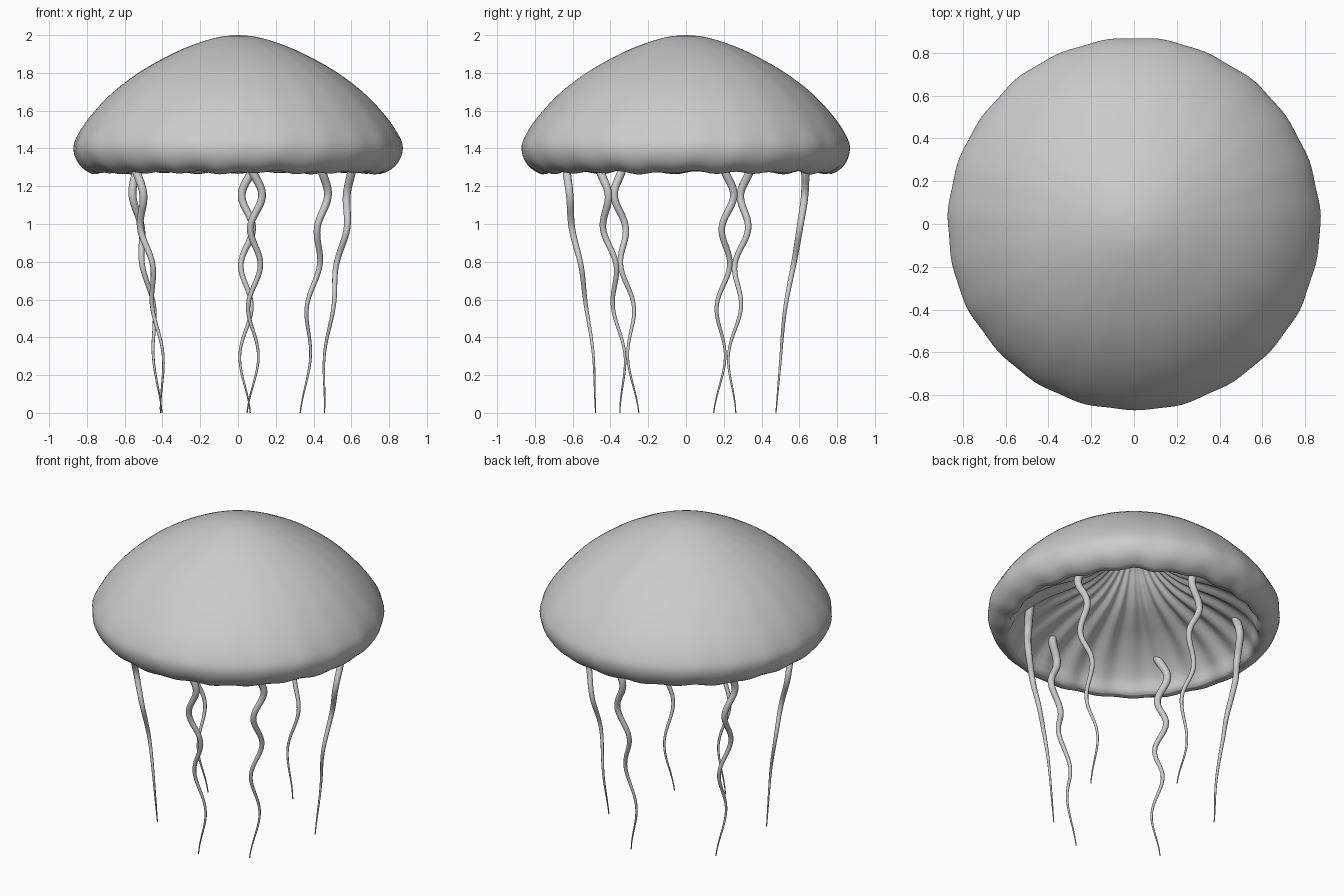
import bpy
from math import sin, cos, pi, radians
from mathutils import Vector

if "Cube" in bpy.data.objects:
    bpy.data.objects.remove(bpy.data.objects["Cube"])

SEG = 144


def add_mesh(name, verts, faces):
    mesh = bpy.data.meshes.new(name)
    mesh.from_pydata(verts, [], faces)
    mesh.polygons.foreach_set("use_smooth", [True] * len(mesh.polygons))
    mesh.update()
    obj = bpy.data.objects.new(name, mesh)
    bpy.context.collection.objects.link(obj)
    return obj


def spline(points, steps):
    """Catmull-Rom curve through a list of points."""
    p = [Vector(q) for q in points]
    p = [2 * p[0] - p[1]] + p + [2 * p[-1] - p[-2]]
    out = []
    for i in range(1, len(p) - 2):
        a, b, c, d = p[i - 1:i + 3]
        for k in range(steps):
            t = k / steps
            out.append(0.5 * (2 * b + (c - a) * t + (2 * a - 5 * b + 4 * c - d) * t * t
                              + (3 * b - a - 3 * c + d) * t ** 3))
    return out + [p[-2]]


def skin(rings, n):
    """Quads between consecutive rings of n vertices, capped at both ends."""
    verts = [v for r in rings for v in r]
    faces = [(tuple(range(n))), tuple(reversed(range(len(verts) - n, len(verts))))]
    for i in range(len(rings) - 1):
        for j in range(n):
            k = (j + 1) % n
            faces.append((i * n + j, (i + 1) * n + j, (i + 1) * n + k, i * n + k))
    return verts, faces


# Bell: smooth dome, scalloped rim, and a lower trumpet-shaped folded underside
outer = [(0.004, 2.0), (0.1, 1.99), (0.22, 1.955), (0.35, 1.9), (0.52, 1.805), (0.67, 1.69),
         (0.79, 1.56), (0.858, 1.45), (0.868, 1.38), (0.84, 1.315), (0.785, 1.275), (0.745, 1.275)]
inner = [(0.732, 1.3), (0.70, 1.36), (0.62, 1.435), (0.5, 1.51), (0.38, 1.565), (0.27, 1.62),
         (0.18, 1.69), (0.11, 1.765), (0.05, 1.81), (0.004, 1.825)]


def bell_ring(r, z, ripple, fold):
    ring = []
    rim = max(0.0, min(1.0, (1.5 - z) / 0.2))
    for j in range(SEG):
        a = 2 * pi * j / SEG
        wave = sin(23 * a) + 0.5 * sin(9 * a + 1) + 0.4 * sin(14 * a + 2)
        rr = r * (1 + wave * (ripple + 0.003 * rim))
        zz = z + wave * 0.006 * rim + fold * sin(23 * a) * min(1, r / 0.3) * (1 - rim)
        ring.append((rr * cos(a), rr * sin(a), zz))
    return ring


rings = [bell_ring(p.x, p.y, 0.0015, 0) for p in spline(outer, 4)]
rings += [bell_ring(p.x, p.y, 0.004, 0.012) for p in spline(inner, 4)]
add_mesh("bell", *skin(rings, SEG))


def tube(name, path, radius):
    n, rings = 10, []
    for i, c in enumerate(path):
        d = (path[min(i + 1, len(path) - 1)] - path[max(i - 1, 0)]).normalized()
        u = d.cross(Vector((0, 1, 0))).normalized()
        v = d.cross(u)
        r = radius(i / (len(path) - 1))
        rings.append([c + r * (u * cos(2 * pi * j / n) + v * sin(2 * pi * j / n)) for j in range(n)])
    return add_mesh(name, *skin(rings, n))


# Tentacles: tapered, leaning inwards, each waving sideways around the bell
lean = spline([(0.62, 1.46), (0.635, 1.27), (0.61, 1.0), (0.553, 0.7), (0.51, 0.4), (0.48, 0.0)], 14)
for i in range(6):
    a = radians(-43.5 + 64.5 * i)
    path = []
    for p in lean:
        s = 1 - p.y / 1.28
        w = 0.03 * cos(2 * pi * (-0.393 + 4.05 * s - 1.224 * s * s))
        path.append(Vector((p.x * cos(a) - w * sin(a), p.x * sin(a) + w * cos(a), p.y)))
    tube(f"tentacle_{i + 1}", path, lambda t: 0.003 + 0.024 * (1 - t) ** 0.9)
